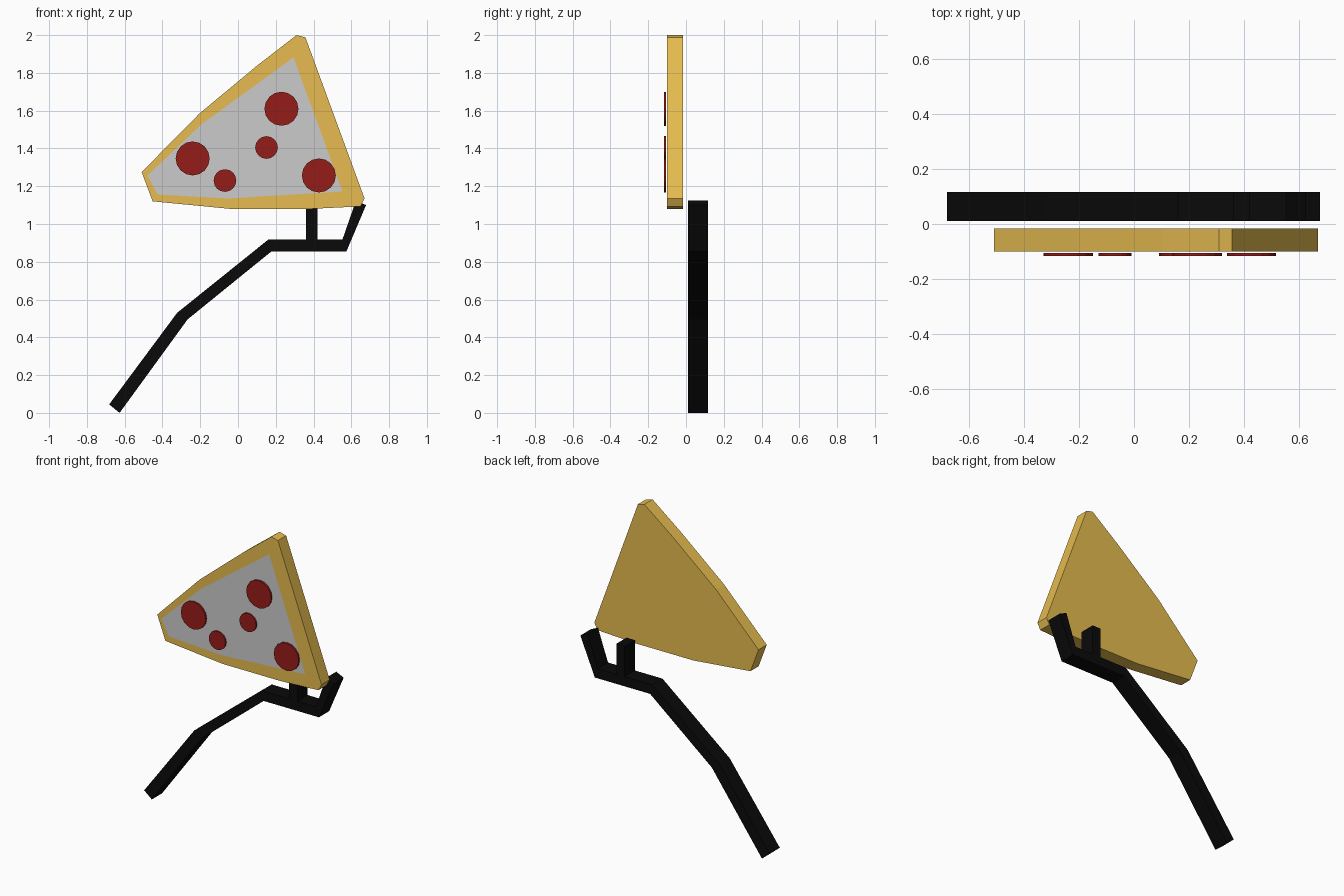
import bpy, bmesh
from math import cos, sin, tau

if "Cube" in bpy.data.objects:
    bpy.data.objects.remove(bpy.data.objects["Cube"])


def material(name, rgb):
    m = bpy.data.materials.new(name)
    m.diffuse_color = (*rgb, 1)
    m.use_nodes = True
    m.node_tree.nodes["Principled BSDF"].inputs["Base Color"].default_value = m.diffuse_color
    return m


def plate(name, outline, y0, y1=None, mat=None):
    """Front-view outline (x, z) extruded from y0 to y1, or left flat."""
    bm = bmesh.new()
    face = bm.faces.new([bm.verts.new((x, y0, z)) for x, z in outline])
    face.normal_update()
    if face.normal.y > 0:
        face.normal_flip()
    if y1 is not None:
        ext = bmesh.ops.extrude_face_region(bm, geom=[face], use_keep_orig=True)
        verts = [g for g in ext["geom"] if isinstance(g, bmesh.types.BMVert)]
        bmesh.ops.translate(bm, verts=verts, vec=(0, y1 - y0, 0))
        bmesh.ops.recalc_face_normals(bm, faces=bm.faces)
    mesh = bpy.data.meshes.new(name)
    bm.to_mesh(mesh)
    bm.free()
    if mat:
        mesh.materials.append(mat)
    obj = bpy.data.objects.new(name, mesh)
    bpy.context.collection.objects.link(obj)
    return obj


gold = material("crust_gold", (0.79, 0.5, 0.08))
red = material("salami_red", (0.3, 0.012, 0.01))
black = material("handle_black", (0.003, 0.003, 0.003))

# crust slab
plate("crust", [(0.31, 2.0), (0.357, 1.988), (0.67, 1.135), (0.648, 1.093),
                (0.38, 1.08), (-0.04, 1.08), (-0.452, 1.12), (-0.51, 1.275),
                (-0.204, 1.585), (0.103, 1.84)], -0.1, -0.016, gold)

# cheese surface
plate("cheese", [(0.294, 1.882), (0.553, 1.172), (-0.05, 1.135),
                 (-0.426, 1.156), (-0.479, 1.257), (-0.188, 1.532)], -0.101)

# salami discs
for i, (x, z, r) in enumerate([(0.23, 1.61, 0.09), (-0.24, 1.347, 0.09),
                               (0.428, 1.257, 0.09), (0.151, 1.405, 0.06),
                               (-0.069, 1.23, 0.06)]):
    ring = [(x + r * cos(tau * k / 16), z + r * sin(tau * k / 16)) for k in range(16)]
    plate(f"salami_{i + 1}", ring, -0.116, -0.1055, red)

# bent handle with two prongs
plate("handle", [(-0.682, 0.045), (-0.627, 0.0), (-0.267, 0.495), (0.177, 0.855),
                 (0.574, 0.855), (0.678, 1.1), (0.625, 1.125), (0.553, 0.918),
                 (0.42, 0.918), (0.42, 1.115), (0.36, 1.115), (0.36, 0.918),
                 (0.161, 0.918), (-0.322, 0.53)], 0.011, 0.116, black)
